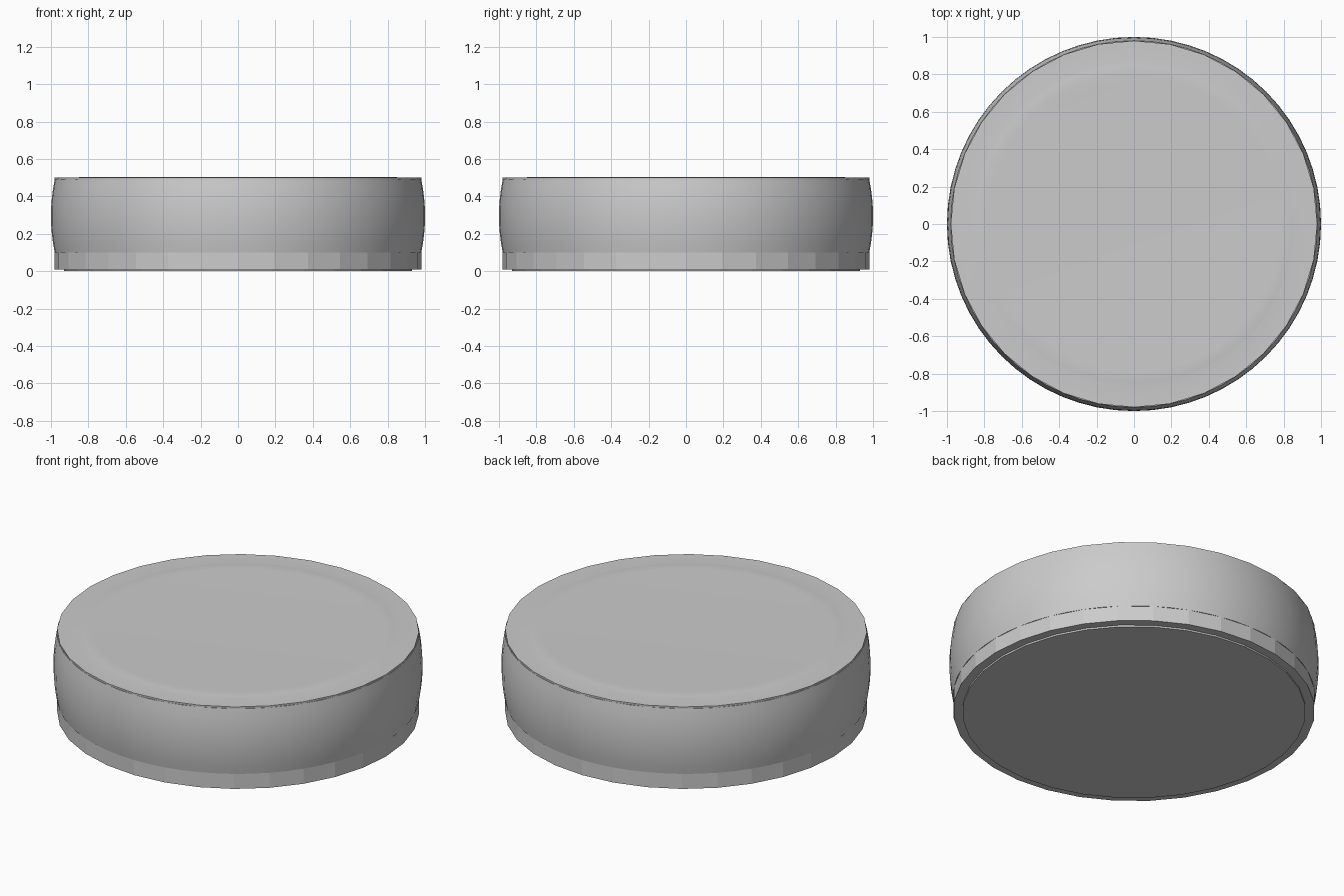
import bpy, bmesh, math

if "Cube" in bpy.data.objects:
    bpy.data.objects.remove(bpy.data.objects["Cube"])

grey = bpy.data.materials.new("grey")
grey.diffuse_color = (0.6, 0.6, 0.6, 1)
grey.use_nodes = True
grey.node_tree.nodes["Principled BSDF"].inputs["Base Color"].default_value = grey.diffuse_color


def lathe(name, profile, sides, smooth):
    """Spin a radius/height profile around z, closing both ends."""
    bm = bmesh.new()
    rings = []
    for r, z in profile:
        rings.append([bm.verts.new((r * math.sin(2 * math.pi * i / sides),
                                    r * math.cos(2 * math.pi * i / sides), z))
                      for i in range(sides)])
    for a, b in zip(rings, rings[1:]):
        for i in range(sides):
            j = (i + 1) % sides
            bm.faces.new((a[i], a[j], b[j], b[i]))
    bm.faces.new(rings[0])
    bm.faces.new(rings[-1])
    bmesh.ops.recalc_face_normals(bm, faces=bm.faces)
    mesh = bpy.data.meshes.new(name)
    bm.to_mesh(mesh)
    bm.free()
    mesh.materials.append(grey)
    ob = bpy.data.objects.new(name, mesh)
    bpy.context.collection.objects.link(ob)
    if smooth:
        bpy.context.view_layer.objects.active = ob
        ob.select_set(True)
        bpy.ops.object.shade_smooth_by_angle(angle=math.radians(30))
        ob.select_set(False)
    return ob


# Thin foot disc under the base
lathe("foot", [(0.93, 0.0), (0.93, 0.012)], 32, False)

# Faceted base band
lathe("base_band", [(0.98, 0.01), (0.98, 0.1)], 32, False)

# Smooth bulging side wall
wall = []
for k in range(9):
    t = k / 4 - 1
    wall.append((1.0 - 0.02 * t * t, 0.295 + 0.195 * t))
lathe("side_wall", wall, 64, True)

# Top cap with a softly raised ring around its flat centre
lathe("top_cap", [(0.98, 0.48), (0.98, 0.5), (0.87, 0.5), (0.85, 0.502),
                  (0.82, 0.504), (0.79, 0.504), (0.75, 0.503)], 32, True)
